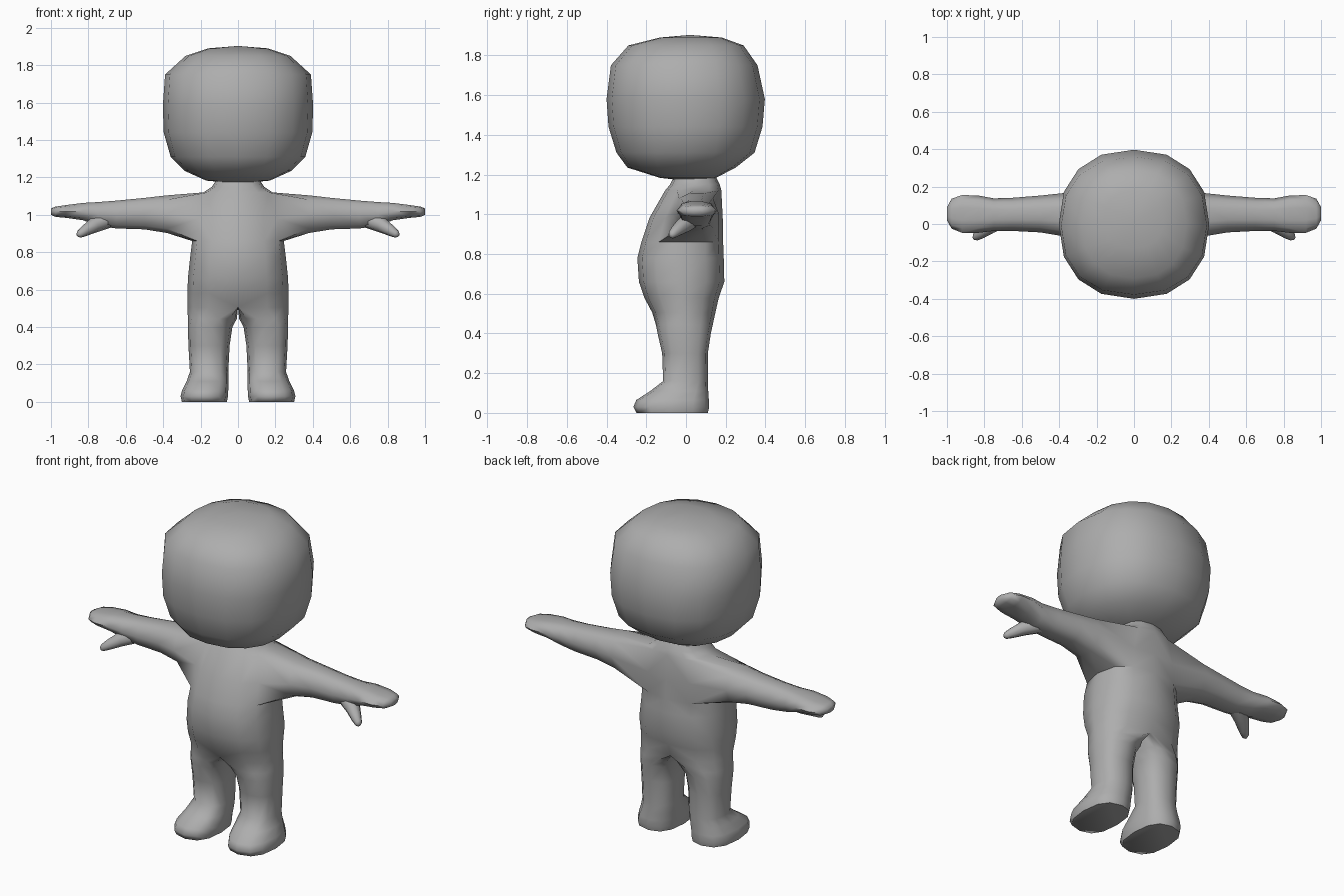
import bpy, bmesh, math
from mathutils import Vector

if "Cube" in bpy.data.objects:
    bpy.data.objects.remove(bpy.data.objects["Cube"])

grey = bpy.data.materials.new("plain grey")
grey.diffuse_color = (0.42, 0.42, 0.42, 1)
grey.use_nodes = True
grey.node_tree.nodes["Principled BSDF"].inputs["Base Color"].default_value = grey.diffuse_color


def power(v, n):
    """Signed superellipse term: n = 2 is round, larger is boxier."""
    return math.copysign(abs(v) ** (2 / n), v)


def add_ring(bm, points):
    return [bm.verts.new(p) for p in points]


def skin(bm, a, b):
    """Join two rings of equal length with quads."""
    n = len(a)
    return [bm.faces.new((a[i], a[(i + 1) % n], b[(i + 1) % n], b[i])) for i in range(n)]


def finish(bm, name, sharp):
    bmesh.ops.recalc_face_normals(bm, faces=bm.faces)
    mesh = bpy.data.meshes.new(name)
    bm.to_mesh(mesh)
    bm.free()
    mesh.materials.append(grey)
    mesh.shade_smooth()
    mesh.set_sharp_from_angle(angle=math.radians(sharp))
    obj = bpy.data.objects.new(name, mesh)
    bpy.context.collection.objects.link(obj)


# Head: stacked rounded-square rings (z, half width, front y, back y)
HEAD = [(1.183, .17, -.13, .15), (1.235, .285, -.295, .25), (1.31, .36, -.35, .345),
        (1.44, .397, -.39, .385), (1.58, .402, -.40, .397), (1.75, .39, -.378, .36),
        (1.85, .28, -.29, .29), (1.89, .16, -.13, .18)]
bm = bmesh.new()
rings = []
for z, w, f, b in HEAD:
    pts = []
    for k in range(16):
        a = math.tau * k / 16
        pts.append((w * power(math.cos(a), 2.3), (f + b) / 2 + (b - f) / 2 * power(math.sin(a), 2.3), z))
    rings.append(add_ring(bm, pts))
for a, b in zip(rings, rings[1:]):
    skin(bm, a, b)
for ring, z in ((rings[0], 1.167), (rings[-1], 1.903)):
    pole = bm.verts.new((0, .02, z))
    for i in range(16):
        bm.faces.new((ring[i], ring[(i + 1) % 16], pole))
finish(bm, "head", 60)

# Right half of the body, foot to neck:
# (z, centre x, outer half width, inner half width, front y, back y)
HALF = [(0, .175, .125, .115, -.25, .11), (.03, .175, .132, .122, -.265, .117),
        (.065, .17, .128, .118, -.25, .115), (.11, .16, .115, .11, -.18, .112),
        (.16, .152, .105, .10, -.115, .11), (.30, .155, .11, .11, -.12, .11),
        (.40, .146, .122, .116, -.143, .125), (.445, .10, .168, .094, -.152, .135),
        (.505, 0, .27, 0, -.17, .148), (.58, 0, .27, 0, -.21, .165), (.66, 0, .268, 0, -.237, .193),
        (.78, 0, .255, 0, -.245, .19), (.86, 0, .245, 0, -.225, .187),
        (.98, 0, .235, 0, -.185, .185), (1.12, 0, .185, 0, -.105, .178),
        (1.15, 0, .14, 0, -.08, .17), (1.18, 0, .12, 0, -.065, .155), (1.21, 0, .11, 0, -.05, .14)]
ARM_LOW, ARM_MID, ARM_TOP = 12, 13, 14   # rings around the shoulder opening
bm = bmesh.new()
rings = []
for z, cx, wo, wi, f, b in HALF:
    pts = []
    for k in range(12):
        a = math.radians(-90 + 30 * k)
        c = power(math.cos(a), 2.5)
        pts.append((cx + (wo if k <= 6 else wi) * c, (f + b) / 2 + (b - f) / 2 * power(math.sin(a), 2.5), z))
    rings.append(add_ring(bm, pts))
unwanted = []
for i, (a, b) in enumerate(zip(rings, rings[1:])):
    faces = skin(bm, a, b)
    if i in (ARM_LOW, ARM_MID):
        unwanted += faces[2:5]           # shoulder opening
bm.faces.new(rings[0])                   # sole
bm.faces.new(rings[-1][:7])              # neck cap, inside the head
unwanted += [f for f in bm.faces if all(abs(v.co.x) < 1e-4 for v in f.verts)]
low, mid, top = rings[ARM_LOW], rings[ARM_MID], rings[ARM_TOP]
hole = low[2:6] + [mid[5]] + top[5:1:-1] + [mid[2]]

# Arm and mitten hand: (x, front y, back y, low z, high z)
ARM = [(.38, -.065, .165, .90, 1.107), (.50, -.045, .152, .92, 1.093), (.65, -.037, .14, .925, 1.078),
       (.75, -.037, .137, .94, 1.07), (.83, -.047, .152, .97, 1.065), (.92, -.047, .155, .983, 1.053),
       (.975, -.025, .135, .988, 1.045), (1.0, .02, .09, 1.0, 1.035)]
ANGLES = [225, 255, 285, 315, 0, 45, 75, 105, 135, 180]
previous = hole
for x, f, b, lo, hi in ARM:
    pts = []
    for d in ANGLES:
        a = math.radians(d)
        pts.append((x, (f + b) / 2 + (b - f) / 2 * power(math.cos(a), 2.4),
                    (lo + hi) / 2 + (hi - lo) / 2 * power(math.sin(a), 2.4)))
    ring = add_ring(bm, pts)
    skin(bm, previous, ring)
    previous = ring
bm.faces.new(previous)

# Thumb: tapered round sections (centre, radius)
THUMB = [((.69, .03, .975), .045), ((.77, -.01, .945), .042), ((.82, -.05, .915), .030),
         ((.848, -.07, .897), .021), ((.857, -.077, .891), .010)]
axis = Vector((.16, -.10, -.08)).normalized()
side = axis.cross(Vector((0, 0, 1))).normalized()
up = side.cross(axis)
previous = None
for centre, r in THUMB:
    ring = add_ring(bm, [Vector(centre) + r * (side * math.cos(math.tau * k / 8) + up * math.sin(math.tau * k / 8))
                         for k in range(8)])
    if previous:
        skin(bm, previous, ring)
    else:
        bm.faces.new(ring)
    previous = ring
bm.faces.new(previous)

# Open the shoulder and centre line, then mirror to the other side
bmesh.ops.delete(bm, geom=list(set(unwanted)), context='FACES')
bmesh.ops.mirror(bm, geom=bm.verts[:] + bm.edges[:] + bm.faces[:], axis='X', merge_dist=1e-4)
finish(bm, "body", 65)
